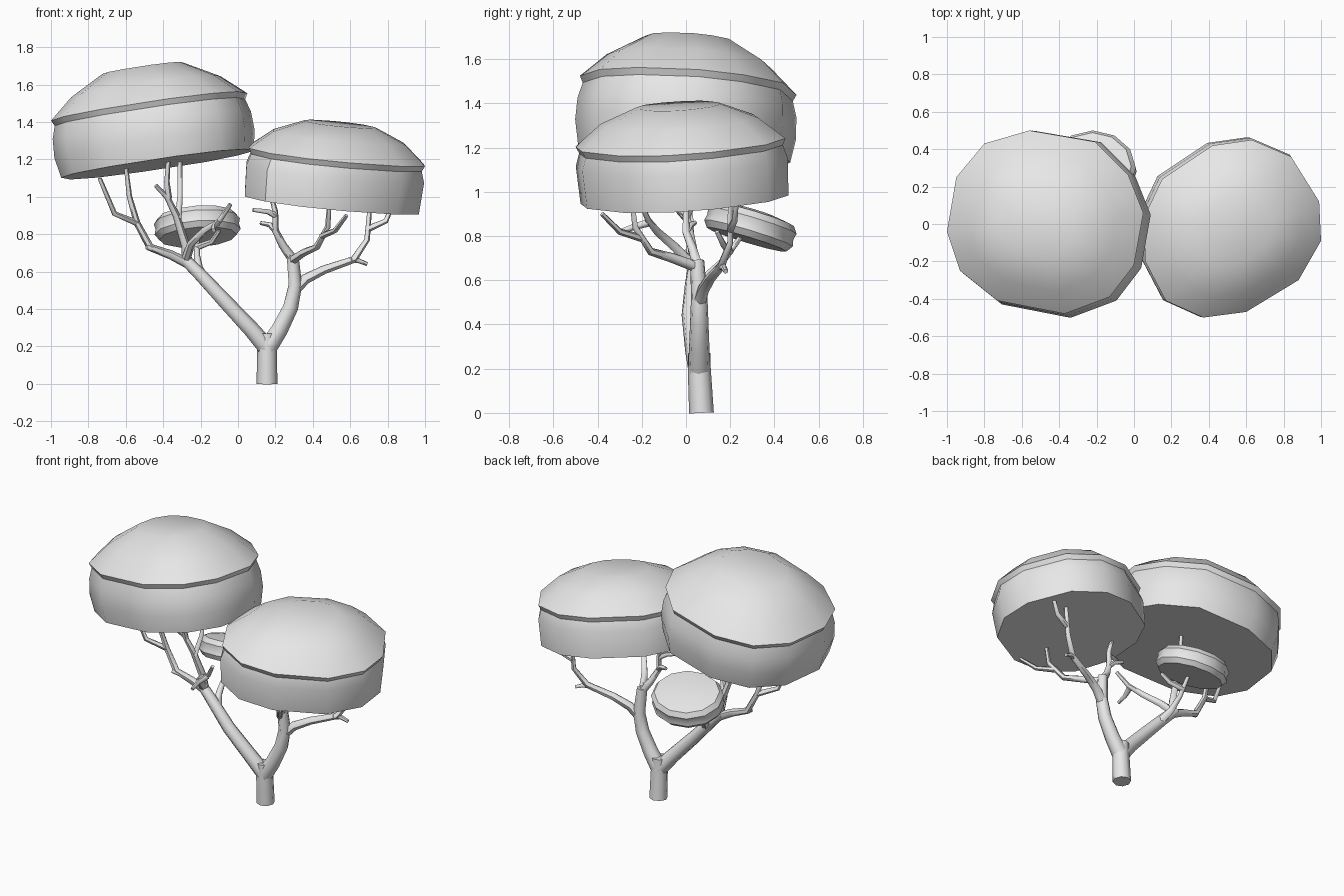
import bpy
import bmesh
from math import cos, sin, tau, radians
from mathutils import Vector

cube = bpy.data.objects.get("Cube")
if cube:
    bpy.data.objects.remove(cube, do_unlink=True)

# One plain material for the whole tree
grey = bpy.data.materials.new("light_grey")
grey.use_nodes = True
colour = (0.8, 0.8, 0.8, 1)
grey.diffuse_color = colour
grey.node_tree.nodes["Principled BSDF"].inputs["Base Color"].default_value = colour


def loft(name, rings, smooth_angle):
    """Bridge equal rings of points into one closed surface."""
    bm = bmesh.new()
    loops = [[bm.verts.new(point) for point in ring] for ring in rings]
    count = len(loops[0])
    for lower, upper in zip(loops, loops[1:]):
        for i in range(count):
            j = (i + 1) % count
            bm.faces.new((lower[i], lower[j], upper[j], upper[i]))
    bm.faces.new(list(reversed(loops[0])))
    bm.faces.new(loops[-1])
    bmesh.ops.recalc_face_normals(bm, faces=bm.faces)
    mesh = bpy.data.meshes.new(name)
    bm.to_mesh(mesh)
    bm.free()
    mesh.materials.append(grey)
    obj = bpy.data.objects.new(name, mesh)
    bpy.context.collection.objects.link(obj)
    bpy.ops.object.select_all(action="DESELECT")
    obj.select_set(True)
    bpy.context.view_layer.objects.active = obj
    bpy.ops.object.shade_smooth_by_angle(angle=radians(smooth_angle))
    return obj


def canopy(name, outline, centre, slope_x, slope_y, profile):
    """Tilted crown: the rim outline scaled along a (scale, height) profile."""
    centre = Vector(centre)
    normal = Vector((-slope_x, -slope_y, 1)).normalized()
    rings = []
    for scale, height in profile:
        ring = []
        for x, y in outline:
            dx, dy = (x - centre.x) * scale, (y - centre.y) * scale
            tilted = Vector((dx, dy, dx * slope_x + dy * slope_y))
            ring.append(centre + tilted + normal * height)
        rings.append(ring)
    return loft(name, rings, 35)


def branch(name, path, start, end, sides=7):
    """Tapered tube along a path."""
    points = [Vector(p) for p in path]
    last = len(points) - 1
    rings = []
    for k, point in enumerate(points):
        along = (points[min(k + 1, last)] - points[max(k - 1, 0)]).normalized()
        turn = Vector((0, 0, 1)).rotation_difference(along)
        radius = start + (end - start) * k / last
        rings.append([point + turn @ Vector((cos(tau * i / sides) * radius,
                                             sin(tau * i / sides) * radius, 0))
                      for i in range(sides)])
    return loft(name, rings, 60)


# Large crown
canopy("large_crown",
       [(-1, -.04), (-.93, -.25), (-.73, -.41), (-.37, -.48), (-.13, -.39), (0, -.22),
        (.05, .06), (-.03, .26), (-.21, .44), (-.56, .5), (-.8, .43), (-.95, .25)],
       (-.48, 0, 1.48), .145, -.06,
       [(.98, -.31), (1.02, -.2), (1.01, -.1), (.97, -.03), (1, 0),
        (.76, .11), (.41, .21)])

# Medium crown
canopy("medium_crown",
       [(.06, -.2), (.17, -.41), (.37, -.5), (.6, -.47), (.88, -.3), (1, -.09),
        (.99, .12), (.84, .36), (.63, .45), (.42, .42), (.15, .24), (.06, .05)],
       (.53, -.02, 1.22), -.11, .07,
       [(.99, -.26), (1.01, -.09), (.97, -.03), (1, 0), (.75, .1), (.4, .17)])

# Small crown
canopy("small_crown",
       [(-.22 + .23 * cos(tau * i / 12), .3 + .2 * sin(tau * i / 12)) for i in range(12)],
       (-.22, .3, .87), .07, -.3,
       [(.9, -.09), (1, -.06), (.97, -.03), (1, 0), (.9, .03), (.45, .045)])

# Trunk and the two main limbs
branch("trunk", [(.155, .07, 0), (.155, .065, .1), (.155, .06, .2), (.155, .06, .27)],
       .056, .05, 8)
branch("right_limb", [(.155, .06, .19), (.07, .04, .29), (-.08, .02, .45), (-.2, .03, .58),
                      (-.29, .04, .67)], .05, .032)
branch("left_limb", [(.155, .06, .19), (.22, .06, .29), (.28, .06, .41), (.305, .06, .53),
                     (.29, .05, .69)], .052, .033)

# Forks and twigs below each crown
boughs = {
    "left_outer": (.032, [(.3, .06, .5), (.36, .08, .56), (.46, .11, .61), (.62, .16, .665),
                          (.69, .2, .77), (.71, .2, 1)]),
    "left_inner": (.026, [(.29, .05, .67), (.24, .03, .74), (.2, 0, .82), (.2, 0, .92),
                          (.17, 0, 1.03)]),
    "left_front": (.026, [(.29, .05, .66), (.35, -.06, .7), (.42, -.16, .73), (.48, -.23, .84),
                          (.49, -.25, 1)]),
    "right_outer": (.028, [(-.26, .04, .64), (-.36, .03, .69), (-.47, .02, .73),
                           (-.54, .02, .86), (-.58, 0, 1), (-.6, 0, 1.17)]),
    "right_middle": (.028, [(-.27, .04, .64), (-.28, .03, .74), (-.33, 0, .9),
                            (-.38, -.02, 1), (-.44, -.05, 1.06)]),
    "right_front": (.025, [(-.28, .04, .66), (-.25, -.05, .75), (-.18, -.13, .82),
                           (-.1, -.17, .87), (-.04, -.21, .96)]),
    "right_back": (.028, [(-.17, .03, .55), (-.21, .1, .62), (-.22, .17, .69),
                          (-.22, .28, .84)]),
}
for name, (radius, path) in boughs.items():
    branch(name + "_branch", path, radius, .011, 6)

twigs = [
    [(.6, .15, .66), (.64, .17, .66), (.69, .18, .64)],
    [(.7, .2, .83), (.79, .22, .87), (.83, .23, .96)],
    [(.2, 0, .82), (.17, .02, .85), (.12, .04, .86)],
    [(.2, 0, .9), (.16, -.03, .92), (.08, -.06, .93)],
    [(.45, -.2, .79), (.52, -.3, .82), (.58, -.38, .9)],
    [(-.45, .02, .72), (-.49, 0, .73)],
    [(-.54, .02, .86), (-.66, -.03, .91), (-.74, -.05, 1.1)],
    [(-.32, 0, .88), (-.31, .06, 1), (-.31, .08, 1.25)],
    [(-.37, -.02, .99), (-.38, -.04, 1.08), (-.37, -.05, 1.23)],
    [(-.11, -.17, .86), (-.13, -.24, .84), (-.13, -.3, .82)],
    [(-.22, .2, .73), (-.14, .17, .76), (-.1, .14, .82)],
]
for number, path in enumerate(twigs, 1):
    branch(f"twig_{number}", path, .018, .011, 6)
